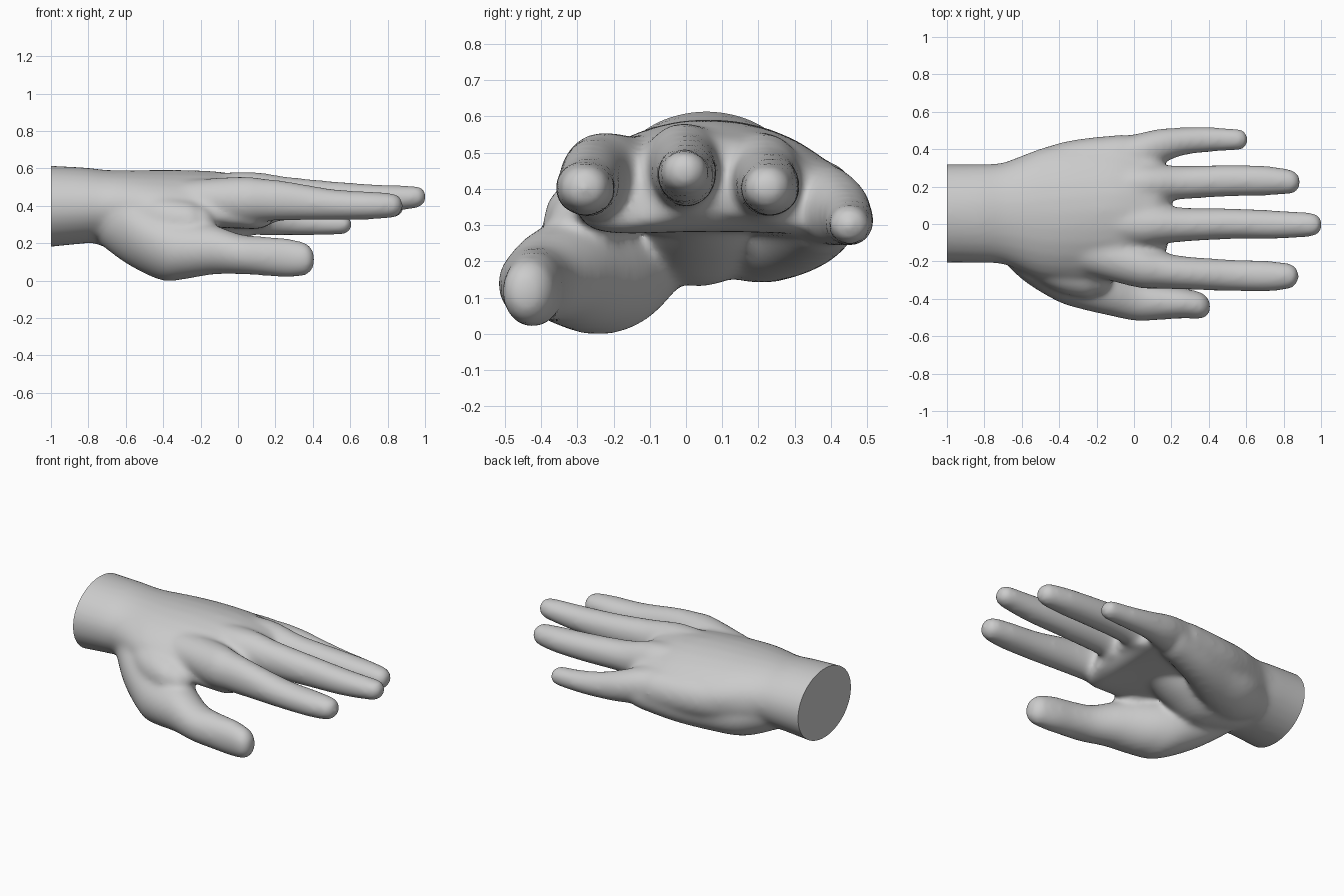
import bpy
import bmesh
from math import cos, sin, pi, radians
from mathutils import Vector

if "Cube" in bpy.data.objects:
    bpy.data.objects.remove(bpy.data.objects["Cube"], do_unlink=True)

SIDES = 28
STEPS = 6
SWELL = 0.005  # makes up for the shrink of the smoothing


def spline(points):
    """Smooth row of stations through the given ones."""
    pts = [Vector(p) for p in points]
    pts = [pts[0]] + pts + [pts[-1]]
    row = []
    for a, b, c, d in zip(pts, pts[1:], pts[2:], pts[3:]):
        for i in range(STEPS):
            t = i / STEPS
            row.append(0.5 * (2 * b + (c - a) * t + (2 * a - 5 * b + 4 * c - d) * t ** 2
                              + (3 * b - a - 3 * c + d) * t ** 3))
    row.append(pts[-1])
    return row


def add_limb(bm, points):
    """Round-ended limb along x; stations are x, y, z, half width, half height, arch."""
    row = spline([tuple(p) + (0,) * (6 - len(p)) for p in points])
    end = row[-1]
    step = end - row[-2]
    reach = min(end[3], end[4])
    for k in range(1, 7):
        a = k * pi / 2 / 6.3
        tip = end.copy()
        for axis in range(3):
            tip[axis] += step[axis] / step[0] * reach * sin(a)
        tip[3] *= cos(a)
        tip[4] *= cos(a)
        row.append(tip)
    rings = []
    for x, y, z, ry, rz, arch in row:
        ring = []
        for k in range(SIDES):
            a = 2 * pi * k / SIDES
            ring.append(bm.verts.new((x, y + (ry + SWELL) * cos(a),
                                      z + (rz + SWELL) * sin(a) - arch * cos(a) ** 2)))
        rings.append(ring)
    for r, s in zip(rings, rings[1:]):
        for k in range(SIDES):
            n = (k + 1) % SIDES
            bm.faces.new((r[k], r[n], s[n], s[k]))
    bm.faces.new(rings[0][::-1])
    bm.faces.new(rings[-1])


# Wrist and back of the hand
palm = [(-1.15, .06, .392, .26, .222, 0), (-.85, .06, .4, .26, .2, 0),
        (-.7, .06, .4, .27, .185, 0), (-.5, .06, .42, .345, .165, .03),
        (-.3, .07, .435, .375, .15, .06), (-.1, .08, .43, .38, .145, .08),
        (.06, .08, .415, .36, .13, .09)]

# Fingers, each running on from its bone in the palm
index_finger = [(-.3, -.13, .43, .12, .1), (0, -.215, .43, .115, .12),
                (.12, -.24, .43, .097, .11), (.25, -.257, .425, .085, .1),
                (.5, -.27, .405, .08, .078), (.7, -.275, .4, .078, .07),
                (.81, -.275, .4, .066, .062)]
middle_finger = [(-.3, .02, .46, .1, .1), (0, 0, .46, .11, .115),
                 (.12, 0, .455, .1, .115), (.25, 0, .45, .087, .1),
                 (.5, .005, .44, .078, .085), (.75, 0, .437, .072, .07),
                 (.94, 0, .445, .06, .056)]
ring_finger = [(-.3, .17, .44, .11, .11), (0, .21, .43, .11, .12),
               (.12, .22, .42, .097, .115), (.25, .225, .415, .085, .09),
               (.5, .235, .405, .08, .078), (.7, .235, .4, .075, .07),
               (.82, .23, .4, .062, .06)]
little_finger = [(-.3, .3, .4, .11, .1), (0, .375, .36, .105, .105),
                 (.12, .415, .34, .092, .095), (.25, .445, .32, .071, .075),
                 (.4, .455, .305, .062, .06), (.55, .455, .3, .053, .05)]

# Thumb with the ball at its root
thumb = [(-.75, -.02, .32, .13, .12), (-.6, -.13, .26, .165, .17),
         (-.42, -.22, .18, .185, .175), (-.3, -.27, .165, .175, .155),
         (-.15, -.34, .165, .14, .13), (0, -.4, .14, .11, .103),
         (.12, -.415, .13, .09, .1), (.25, -.42, .12, .077, .1),
         (.33, -.43, .115, .07, .088)]

# Fillings: web beside the thumb, outer heel, outer edge and middle of the heel
thumb_web = [(-.7, -.06, .34, .12, .12), (-.45, -.21, .33, .13, .12),
             (-.28, -.26, .315, .125, .11), (-.22, -.27, .31, .1, .09)]
outer_heel = [(-.8, .15, .35, .12, .12), (-.6, .19, .29, .17, .14),
              (-.4, .25, .285, .15, .135), (-.2, .33, .3, .12, .12),
              (0, .38, .32, .1, .1)]
outer_edge = [(-.75, .2, .39, .11, .13), (-.4, .3, .365, .135, .13),
              (-.1, .365, .36, .11, .115)]
middle_heel = [(-.85, .06, .33, .13, .1), (-.65, .05, .29, .16, .13),
               (-.45, .04, .275, .16, .14), (-.28, .05, .32, .15, .12),
               (-.15, .05, .36, .12, .09)]

bm = bmesh.new()
for limb in (palm, index_finger, middle_finger, ring_finger, little_finger,
             thumb, thumb_web, outer_heel, outer_edge, middle_heel):
    add_limb(bm, limb)
bmesh.ops.recalc_face_normals(bm, faces=bm.faces)
mesh = bpy.data.meshes.new("hand")
bm.to_mesh(mesh)
bm.free()
hand = bpy.data.objects.new("hand", mesh)
bpy.context.collection.objects.link(hand)

# Fuse the limbs into one skin and soften the joins
fuse = hand.modifiers.new("fuse", 'REMESH')
fuse.mode = 'VOXEL'
fuse.voxel_size = 0.013
soften = hand.modifiers.new("soften", 'SMOOTH')
soften.factor = 0.5
soften.iterations = 26
bpy.context.view_layer.update()
graph = bpy.context.evaluated_depsgraph_get()
skin = bpy.data.meshes.new_from_object(hand.evaluated_get(graph))
hand.modifiers.clear()
hand.data = skin
bpy.data.meshes.remove(mesh)
skin.name = "hand"

# Cut the wrist flat, close it, and set the hand on the ground
bm = bmesh.new()
bm.from_mesh(skin)
tip = max(v.co.x for v in bm.verts)
bmesh.ops.bisect_plane(bm, geom=bm.verts[:] + bm.edges[:] + bm.faces[:],
                       plane_co=(tip - 2, 0, 0), plane_no=(1, 0, 0), clear_inner=True)
bmesh.ops.holes_fill(bm, edges=[e for e in bm.edges if e.is_boundary], sides=0)
bmesh.ops.recalc_face_normals(bm, faces=bm.faces)
low = min(v.co.z for v in bm.verts)
middle = (max(v.co.y for v in bm.verts) + min(v.co.y for v in bm.verts)) / 2
bmesh.ops.translate(bm, verts=bm.verts, vec=(1 - tip, -middle, -low))
bm.to_mesh(skin)
bm.free()

# Plain grey skin
grey = bpy.data.materials.new("light grey")
grey.use_nodes = True
colour = (0.6, 0.6, 0.6, 1)
grey.diffuse_color = colour
grey.node_tree.nodes["Principled BSDF"].inputs["Base Color"].default_value = colour
skin.materials.clear()
skin.materials.append(grey)

bpy.ops.object.select_all(action='DESELECT')
hand.select_set(True)
bpy.context.view_layer.objects.active = hand
bpy.ops.object.shade_smooth_by_angle(angle=radians(50))
